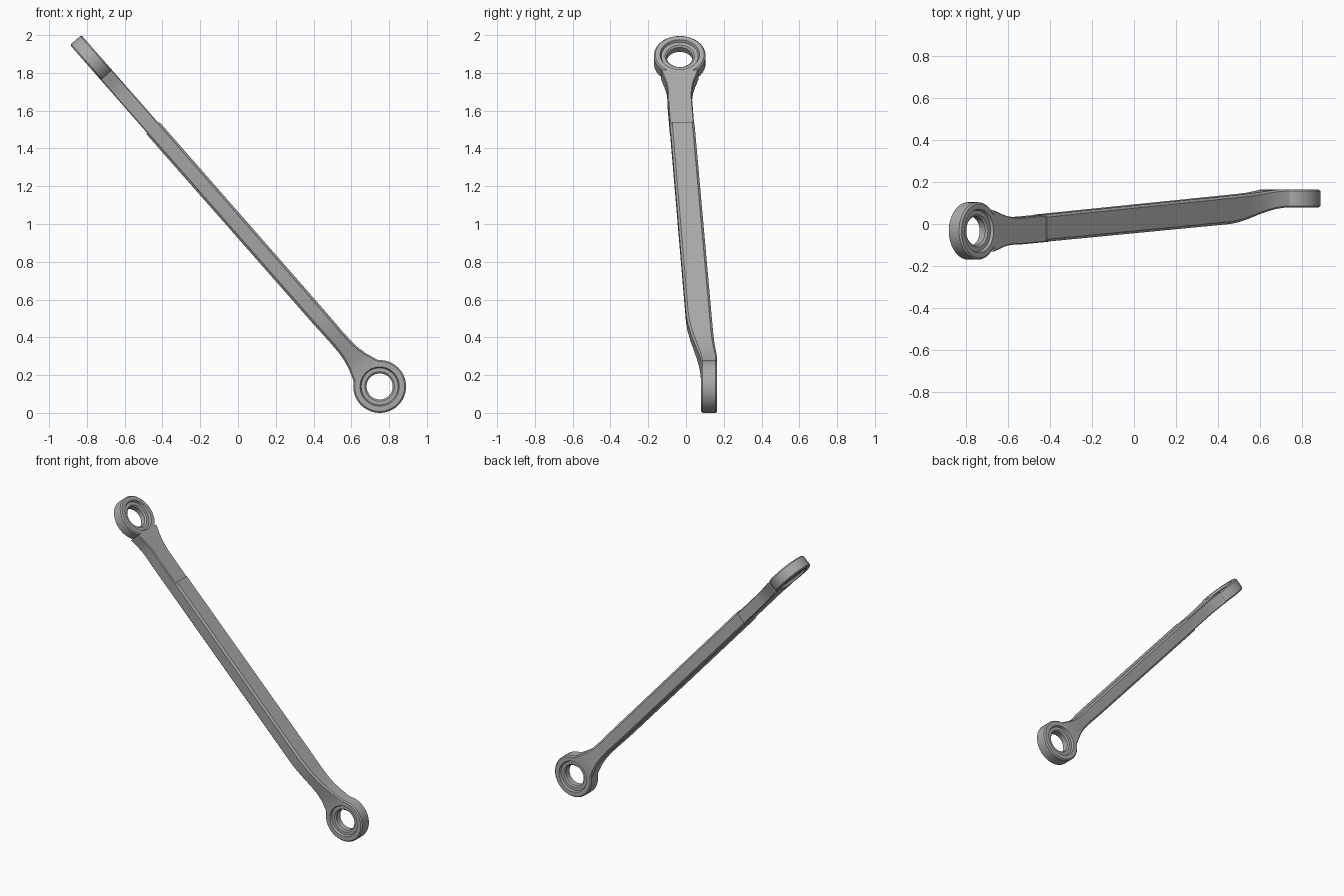
import bpy, bmesh, math
from mathutils import Matrix, Vector

if "Cube" in bpy.data.objects:
    bpy.data.objects.remove(bpy.data.objects["Cube"])

steel = bpy.data.materials.new("grey steel")
steel.use_nodes = True
COLOUR = (0.4, 0.4, 0.4, 1)
steel.diffuse_color = COLOUR
steel.node_tree.nodes["Principled BSDF"].inputs["Base Color"].default_value = COLOUR

# Rod frame: along the rod, sideways (y), and across its thickness
LOW = Vector((0.75, 0, 0.14))
HIGH = Vector((-0.769, 0, 1.871))
ALONG = (HIGH - LOW).normalized()
SIDE = Vector((0, 1, 0))
ACROSS = SIDE.cross(ALONG).normalized()
if ACROSS.x < 0:
    ACROSS.negate()
LENGTH = (HIGH - LOW).length


def finish(name, bm):
    bmesh.ops.recalc_face_normals(bm, faces=bm.faces)
    mesh = bpy.data.meshes.new(name)
    bm.to_mesh(mesh)
    bm.free()
    mesh.materials.append(steel)
    obj = bpy.data.objects.new(name, mesh)
    bpy.context.collection.objects.link(obj)
    bpy.ops.object.select_all(action='DESELECT')
    obj.select_set(True)
    bpy.context.view_layer.objects.active = obj
    bpy.ops.object.shade_smooth_by_angle(angle=math.radians(28))
    return obj


def loft(name, rows):
    """Chamfered box sections: distance, y low, y high, half thickness, chamfer."""
    bm = bmesh.new()
    rings = []
    for s, y0, y1, h, c in rows:
        outline = [(y0 + c, -h), (y1 - c, -h), (y1, c - h), (y1, h - c),
                   (y1 - c, h), (y0 + c, h), (y0, h - c), (y0, c - h)]
        rings.append([bm.verts.new(LOW + ALONG * s + SIDE * y + ACROSS * t)
                      for y, t in outline])
    for a, b in zip(rings, rings[1:]):
        for i in range(len(a)):
            j = (i + 1) % len(a)
            bm.faces.new((a[i], a[j], b[j], b[i]))
    bm.faces.new(rings[0])
    bm.faces.new(rings[-1])
    return finish(name, bm)


def eye(name, centre, axis, radius, half):
    """Turned ring with a bevelled rim, a shallow recess and a bore."""
    side = [(radius, half - 0.008), (radius - 0.008, half), (0.104, half),
            (0.098, half - 0.014), (0.078, half - 0.014), (0.069, half - 0.022)]
    profile = side + [(r, -a) for r, a in reversed(side)]
    turn = Vector((0, 0, 1)).rotation_difference(axis).to_matrix().to_4x4()
    place = Matrix.Translation(centre) @ turn
    bm = bmesh.new()
    n = 48
    rings = []
    for k in range(n):
        w = math.tau * k / n
        rings.append([bm.verts.new(place @ Vector((r * math.cos(w), r * math.sin(w), a)))
                      for r, a in profile])
    for k in range(n):
        a, b = rings[k], rings[(k + 1) % n]
        for i in range(len(profile)):
            j = (i + 1) % len(profile)
            bm.faces.new((a[i], a[j], b[j], b[i]))
    return finish(name, bm)


# Eyes at both ends, turned a quarter from each other
eye("lower_eye", LOW + SIDE * 0.122, SIDE, 0.14, 0.043)
eye("upper_eye", HIGH + SIDE * -0.033, ACROSS, 0.137, 0.04)

# Main shank with the offset neck of the lower eye
loft("main_shank", [
    (0.108, 0.079, 0.165, 0.087, 0.008),
    (0.14, 0.077, 0.165, 0.075, 0.008),
    (0.18, 0.070, 0.162, 0.061, 0.009),
    (0.23, 0.057, 0.156, 0.050, 0.010),
    (0.28, 0.043, 0.150, 0.045, 0.011),
    (0.35, 0.023, 0.144, 0.044, 0.012),
    (0.42, 0.008, 0.139, 0.045, 0.012),
    (0.48, 0.000, 0.135, 0.046, 0.012),
    (1.82, -0.085, 0.045, 0.047, 0.012)])

# Thinner upper neck flaring into the upper eye
flare = [(0.30, 0.065), (0.25, 0.066), (0.21, 0.070), (0.17, 0.080),
         (0.14, 0.090), (0.108, 0.099)]
loft("upper_neck", [(1.80, -0.085, 0.044, 0.04, 0.005)] +
     [(LENGTH - d, -0.033 - h, -0.033 + h, 0.04, 0.005) for d, h in flare])
